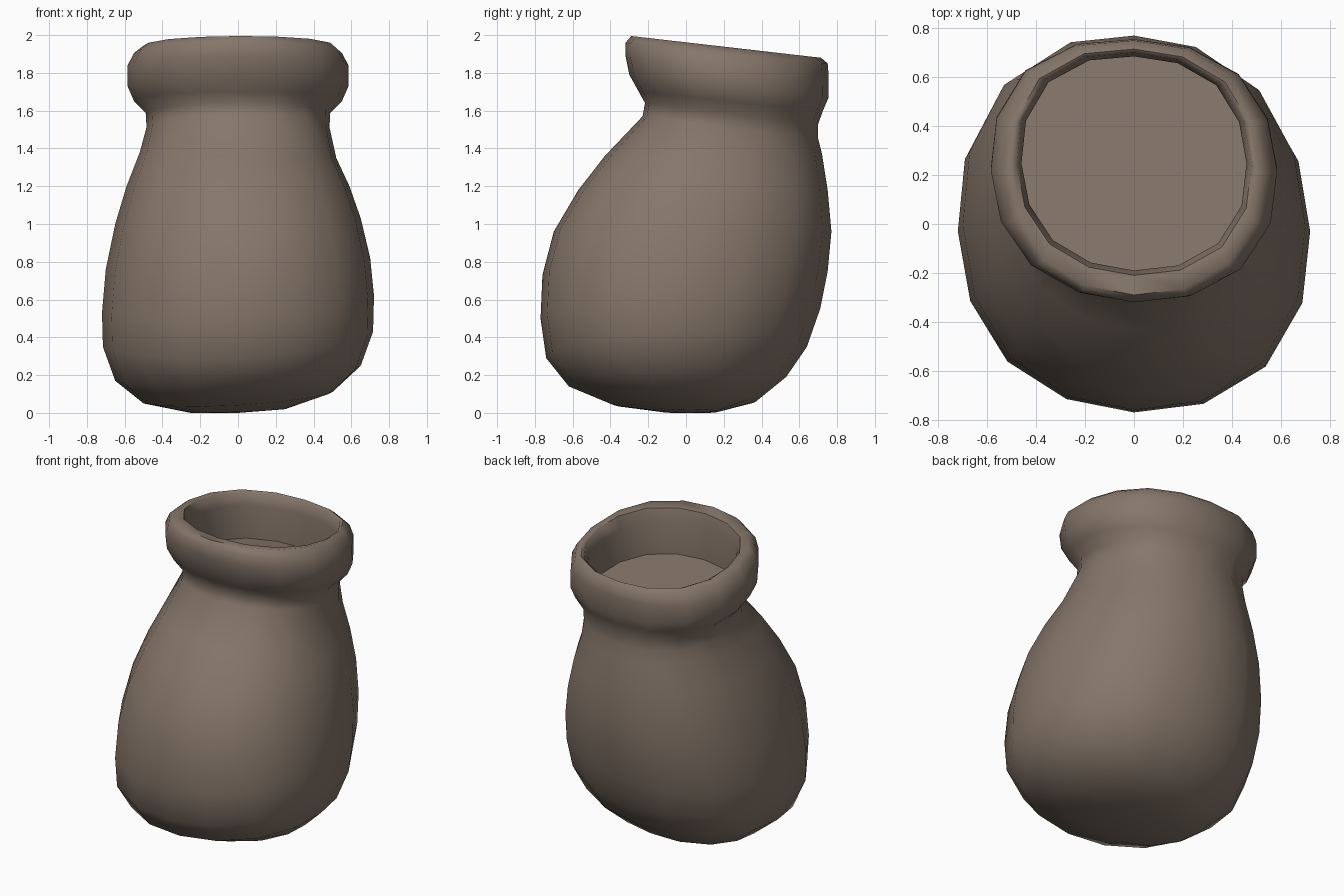
import bpy, bmesh
from math import sin, cos, pi, radians

if "Cube" in bpy.data.objects:
    bpy.data.objects.remove(bpy.data.objects["Cube"])

SIDES = 16
clay = bpy.data.materials.new("clay")
clay.diffuse_color = (0.235, 0.18, 0.142, 1)
clay.use_nodes = True
clay.node_tree.nodes["Principled BSDF"].inputs["Base Color"].default_value = clay.diffuse_color


def ring(bm, yf, zf, yb, zb, w, zl=None, zr=None):
    """Warped, slightly squared oval through front, back, left and right heights."""
    mid = (zf + zb) / 2
    zl = mid if zl is None else zl
    zr = mid if zr is None else zr
    mean, saddle = (zf + zb + zl + zr) / 4, (zf + zb - zl - zr) / 4
    verts = []
    for i in range(SIDES):
        t = 2 * pi * i / SIDES
        c, s = cos(t), sin(t)
        q = sin(2 * t)
        k = 1 + q * q * (.045 + .012 * c) - .02 * q  # hand-made bulge at diagonals
        z = mean + (zb - zf) / 2 * c * k + (zr - zl) / 2 * s + saddle * cos(2 * t)
        verts.append(bm.verts.new((w * s * k, (yf + yb) / 2 + (yb - yf) / 2 * c * k, z)))
    return verts


def finish(bm, name):
    me = bpy.data.meshes.new(name)
    bm.to_mesh(me)
    bm.free()
    me.materials.append(clay)
    ob = bpy.data.objects.new(name, me)
    bpy.context.collection.objects.link(ob)
    bpy.context.view_layer.objects.active = ob
    ob.select_set(True)
    bpy.ops.object.shade_smooth_by_angle(angle=radians(60))
    ob.select_set(False)


# Leaning body: front y z, back y z, half width, left z, right z
body = [
    (-.12, .005, .16, .005, .25, .0, .02),
    (-.38, .04, .37, .06, .50, .05, .11),
    (-.62, .14, .53, .19, .65, .17, .25),
    (-.74, .29, .64, .35, .715, .35, .43),
    (-.77, .50, .71, .55, .72, .53, .62),
    (-.76, .73, .75, .75, .70, .76, .82),
    (-.70, .96, .77, .96, .65, 1.0, 1.03),
    (-.57, 1.18, .75, 1.18, .59, 1.2, 1.2),
    (-.43, 1.36, .72, 1.37, .52, 1.38, 1.35),
]
# Tilted neck, rolled lip and inner wall: front y z, back y z, half width
lip = [
    (-.23, 1.57, .70, 1.45, .485),
    (-.217, 1.64, .70, 1.53, .487),
    (-.25, 1.70, .725, 1.60, .55),
    (-.30, 1.79, .755, 1.67, .585),
    (-.32, 1.89, .755, 1.79, .585),
    (-.32, 1.96, .75, 1.85, .55),
    (-.29, 1.995, .715, 1.88, .51),
    (-.21, 1.98, .70, 1.87, .48),
    (-.19, 1.90, .685, 1.79, .46),
    (-.19, 1.68, .685, 1.57, .46),
]

# Jar shell
bm = bmesh.new()
loops = [ring(bm, *r) for r in body + lip]
for a, b in zip(loops, loops[1:]):
    for i in range(SIDES):
        j = (i + 1) % SIDES
        bm.faces.new((a[i], b[i], b[j], a[j]))
base = bm.verts.new((0, .02, 0))
for i in range(SIDES):
    bm.faces.new((base, loops[0][i], loops[0][(i + 1) % SIDES]))
finish(bm, "jar")

# Flat filling inside the mouth
bm = bmesh.new()
bm.faces.new(reversed(ring(bm, *lip[-1])))
finish(bm, "filling")
